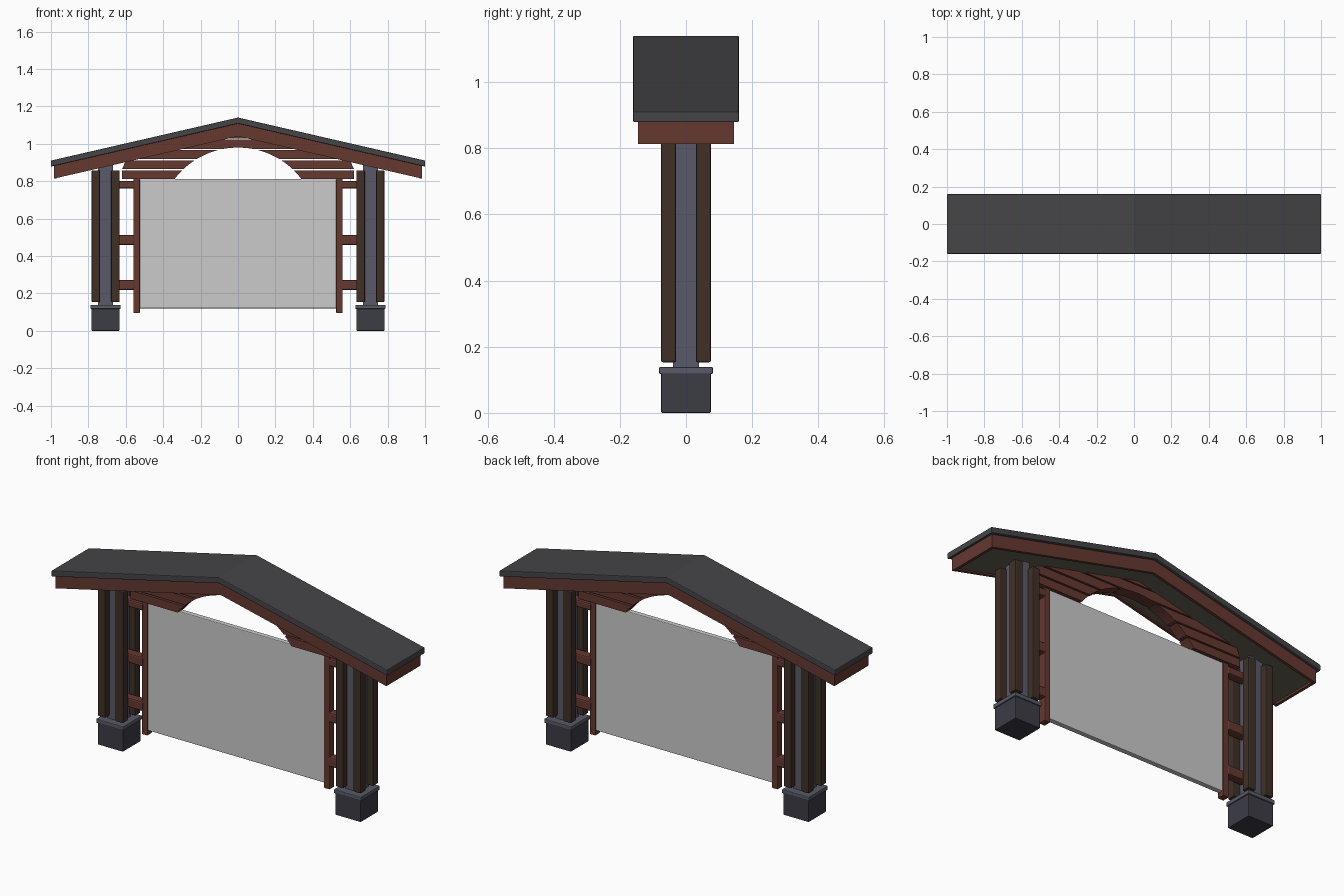
import bpy, bmesh, math

if "Cube" in bpy.data.objects:
    bpy.data.objects.remove(bpy.data.objects["Cube"])


def material(name, rgb):
    m = bpy.data.materials.new(name)
    m.diffuse_color = (*rgb, 1)
    m.use_nodes = True
    m.node_tree.nodes["Principled BSDF"].inputs["Base Color"].default_value = m.diffuse_color
    return m


ROOF = material("slate", (0.06, 0.06, 0.065))
RED = material("red_wood", (0.13, 0.04, 0.03))
BROWN = material("dark_wood", (0.05, 0.03, 0.02))
STONE = material("blue_stone", (0.10, 0.10, 0.14))
BASE = material("dark_stone", (0.045, 0.045, 0.06))
OLIVE = material("soffit_olive", (0.12, 0.11, 0.08))


def finish(name, bm, mat, bevel):
    bmesh.ops.recalc_face_normals(bm, faces=bm.faces)
    me = bpy.data.meshes.new(name)
    bm.to_mesh(me)
    bm.free()
    ob = bpy.data.objects.new(name, me)
    bpy.context.collection.objects.link(ob)
    if mat:
        me.materials.append(mat)
    if bevel:
        mod = ob.modifiers.new("bevel", 'BEVEL')
        mod.width = bevel
        mod.segments = 2
        mod.limit_method = 'ANGLE'
        mod.angle_limit = math.radians(40)
    return ob


def box(name, x, y, z, mat=None, bevel=0.0):
    bm = bmesh.new()
    bmesh.ops.create_cube(bm, size=1)
    for v in bm.verts:
        v.co = [(a + b) / 2 + c * (b - a) for c, (a, b) in zip(v.co, (x, y, z))]
    return finish(name, bm, mat, bevel)


def extrude_xz(name, pts, y0, y1, mat, bevel=0.0):
    bm = bmesh.new()
    f = bm.faces.new([bm.verts.new((x, y0, z)) for x, z in pts])
    r = bmesh.ops.extrude_face_region(bm, geom=[f])
    for v in r["geom"]:
        if isinstance(v, bmesh.types.BMVert):
            v.co.y = y1
    return finish(name, bm, mat, bevel)


SLOPE = 0.23


def gable(half, top, thick):
    """Chevron profile below a ridge at height top."""
    e = top - SLOPE * half
    return [(-half, e), (0, top), (half, e),
            (half, e - thick), (0, top - thick), (-half, e - thick)]


# Roof slab, fascia boards and soffit
extrude_xz("roof", gable(1.0, 1.14, 0.032), -0.16, 0.16, ROOF, 0.004)
for tag, y in (("front", -0.145), ("back", 0.13)):
    extrude_xz(tag + "_fascia", gable(0.985, 1.112, 0.072), y, y + 0.015, RED)
extrude_xz("soffit", gable(0.97, 1.112, 0.064), -0.13, 0.13, OLIVE)

# Stacked boards with an arched opening cut out of them
R, CZ = 0.425, 0.555


def arch_x(z):
    return math.sqrt(max(0.0, R * R - (z - CZ) ** 2))


rows = [(0.812, 0.856), (0.864, 0.910), (0.918, 0.966), (0.973, 1.022), (1.028, 1.045)]
for i, (z0, z1) in enumerate(rows):
    zs = [z0 + (z1 - z0) * k / 10 for k in range(11)]
    if z0 < CZ + R < z1:
        zs = sorted(zs + [CZ + R])
    outer = [(min(0.62, (1.048 - z) / SLOPE), z) for z in (z0, z1)]
    if z0 > CZ + R:
        inner = [(0, z1), (0, z0)]
    else:
        inner = [(arch_x(z), z) for z in reversed(zs)]
    for s, side in ((1, "right"), (-1, "left")):
        extrude_xz(f"arch_board_{side}_{i}", [(s * x, z) for x, z in outer + inner],
                   -0.03, 0.03, RED)

# Display panel
box("panel", (-0.53, 0.53), (-0.014, 0.014), (0.12, 0.812), None, 0.004)

for s, side in ((1, "right"), (-1, "left")):
    def sx(a, b):
        return tuple(sorted((s * a, s * b)))

    # Panel frame post and its tie bars
    box(side + "_frame_post", sx(0.525, 0.56), (-0.021, 0.021), (0.095, 0.812), RED, 0.004)
    for i, (z, h) in enumerate(((0.78, 0.02), (0.485, 0.026), (0.245, 0.026))):
        box(f"{side}_tie_bar_{i}", sx(0.55, 0.68), (-0.024, 0.024), (z - h, z + h), RED, 0.008)

    # Column: stone core with four wooden corner posts
    cx = 0.708
    box(side + "_core", sx(cx - 0.04, cx + 0.04), (-0.04, 0.04), (0.13, 0.89), STONE)
    for i in (-1, 1):
        for j in (-1, 1):
            c, d = cx + i * 0.0525, j * 0.0525
            box(f"{side}_post_{i}_{j}", sx(c - 0.0225, c + 0.0225),
                (d - 0.0225, d + 0.0225), (0.153, 0.858), BROWN, 0.005)

    # Plinth and cap
    box(side + "_plinth", sx(cx - 0.075, cx + 0.075), (-0.075, 0.075), (0, 0.12), BASE, 0.003)
    box(side + "_plinth_cap", sx(cx - 0.081, cx + 0.081), (-0.081, 0.081), (0.117, 0.139),
        STONE, 0.004)

# Closing boards at the eaves
for s, side in ((1, "right"), (-1, "left")):
    top = 1.112 - SLOPE * 0.985
    box(side + "_eave_board", tuple(sorted((s * 0.97, s * 0.985))), (-0.13, 0.13),
        (top - 0.072, top), RED)
